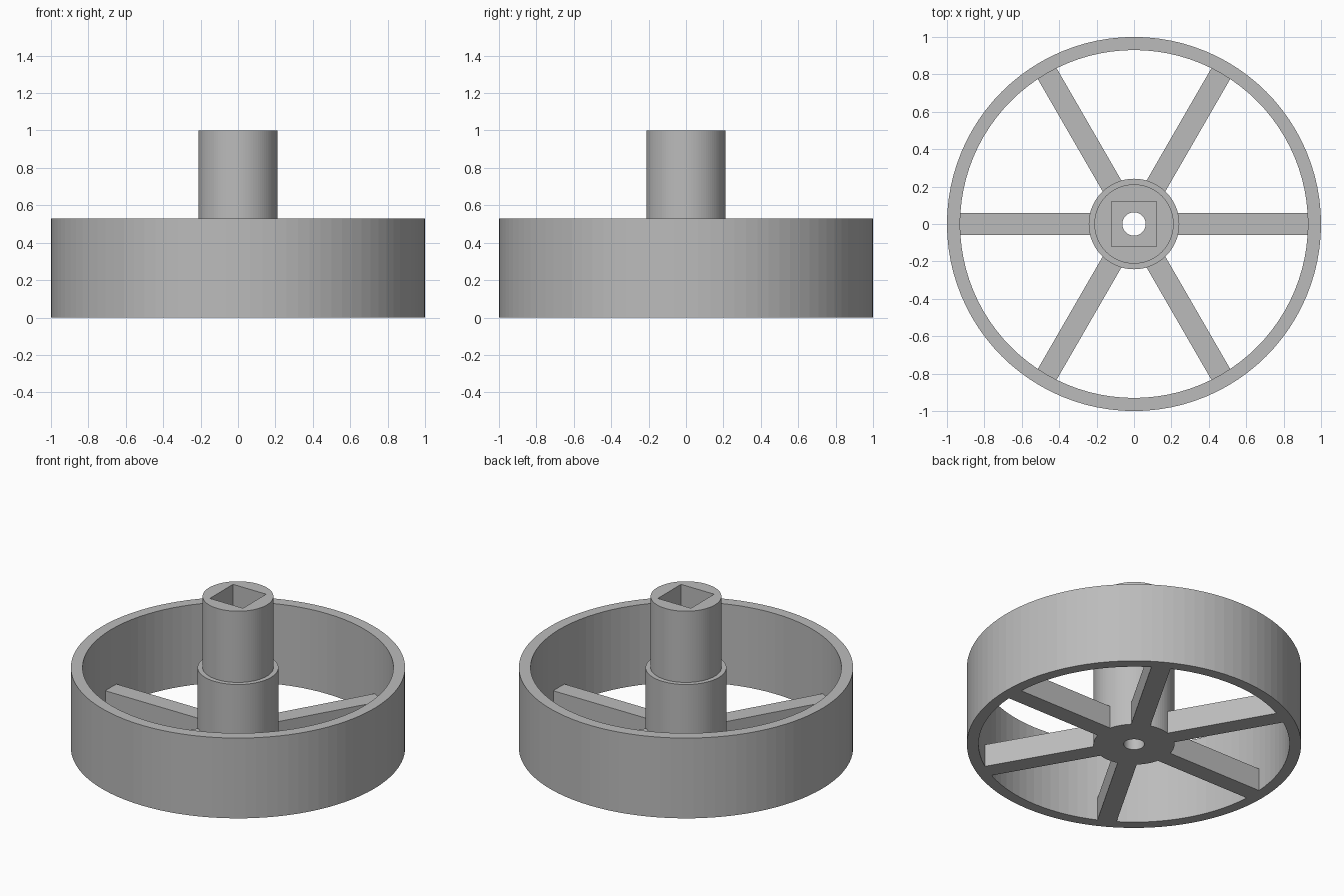
import bpy
import bmesh
from math import sin, cos, tau, sqrt

if "Cube" in bpy.data.objects:
    bpy.data.objects.remove(bpy.data.objects["Cube"], do_unlink=True)

SEGMENTS = 96
RIM_OUTER, RIM_INNER, RIM_HEIGHT = 1.0, 0.93, 0.53
HUB_RADIUS, SHAFT_RADIUS, SHAFT_TOP = 0.242, 0.212, 1.0
BORE_RADIUS, SOCKET_HALF = 0.062, 0.121
SPOKE_COUNT, SPOKE_HALF, SPOKE_HEIGHT = 6, 0.058, 0.15

grey = bpy.data.materials.new("plain grey")
grey.use_nodes = True
colour = (0.5, 0.5, 0.5, 1)
grey.diffuse_color = colour
grey.node_tree.nodes["Principled BSDF"].inputs["Base Color"].default_value = colour


def finish(name, bm):
    bmesh.ops.recalc_face_normals(bm, faces=bm.faces)
    mesh = bpy.data.meshes.new(name)
    bm.to_mesh(mesh)
    bm.free()
    mesh.materials.append(grey)
    obj = bpy.data.objects.new(name, mesh)
    bpy.context.collection.objects.link(obj)
    return obj


def circle(radius):
    return [(radius * cos(tau * i / SEGMENTS), radius * sin(tau * i / SEGMENTS))
            for i in range(SEGMENTS)]


def square(half):
    # Push circle points out along their rays onto a square
    return [(x * half / max(abs(x), abs(y)), y * half / max(abs(x), abs(y)))
            for x, y in circle(1)]


def closed_loft(name, sections):
    """Join a cycle of (outline, height) sections into a ring-shaped solid."""
    bm = bmesh.new()
    loops = [[bm.verts.new((x, y, z)) for x, y in outline] for outline, z in sections]
    for a, b in zip(loops, loops[1:] + loops[:1]):
        for i in range(SEGMENTS):
            j = (i + 1) % SEGMENTS
            bm.faces.new((a[i], a[j], b[j], b[i]))
    return finish(name, bm)


# Outer rim
closed_loft("rim", [
    (circle(RIM_OUTER), 0), (circle(RIM_OUTER), RIM_HEIGHT),
    (circle(RIM_INNER), RIM_HEIGHT), (circle(RIM_INNER), 0)])

# Stepped hub with a square socket above a round bore
closed_loft("hub", [
    (circle(HUB_RADIUS), 0), (circle(HUB_RADIUS), RIM_HEIGHT),
    (circle(SHAFT_RADIUS), RIM_HEIGHT), (circle(SHAFT_RADIUS), SHAFT_TOP),
    (square(SOCKET_HALF), SHAFT_TOP), (square(SOCKET_HALF), RIM_HEIGHT),
    (circle(BORE_RADIUS), RIM_HEIGHT), (circle(BORE_RADIUS), 0)])


# Spokes, ending just inside the hub and rim walls
def spoke(name, angle):
    bm = bmesh.new()
    steps = [SPOKE_HALF * k / 4 for k in range(-4, 5)]
    inner, outer = HUB_RADIUS - 0.002, RIM_INNER + 0.002
    outline = [(sqrt(outer ** 2 - y * y), y) for y in steps]
    outline += [(sqrt(inner ** 2 - y * y), y) for y in reversed(steps)]
    base = bm.faces.new([bm.verts.new((x, y, 0)) for x, y in outline])
    raised = bmesh.ops.extrude_face_region(bm, geom=[base])["geom"]
    for v in raised:
        if isinstance(v, bmesh.types.BMVert):
            v.co.z = SPOKE_HEIGHT
    finish(name, bm).rotation_euler.z = angle


for n in range(SPOKE_COUNT):
    spoke(f"spoke_{n + 1}", tau * n / SPOKE_COUNT)
